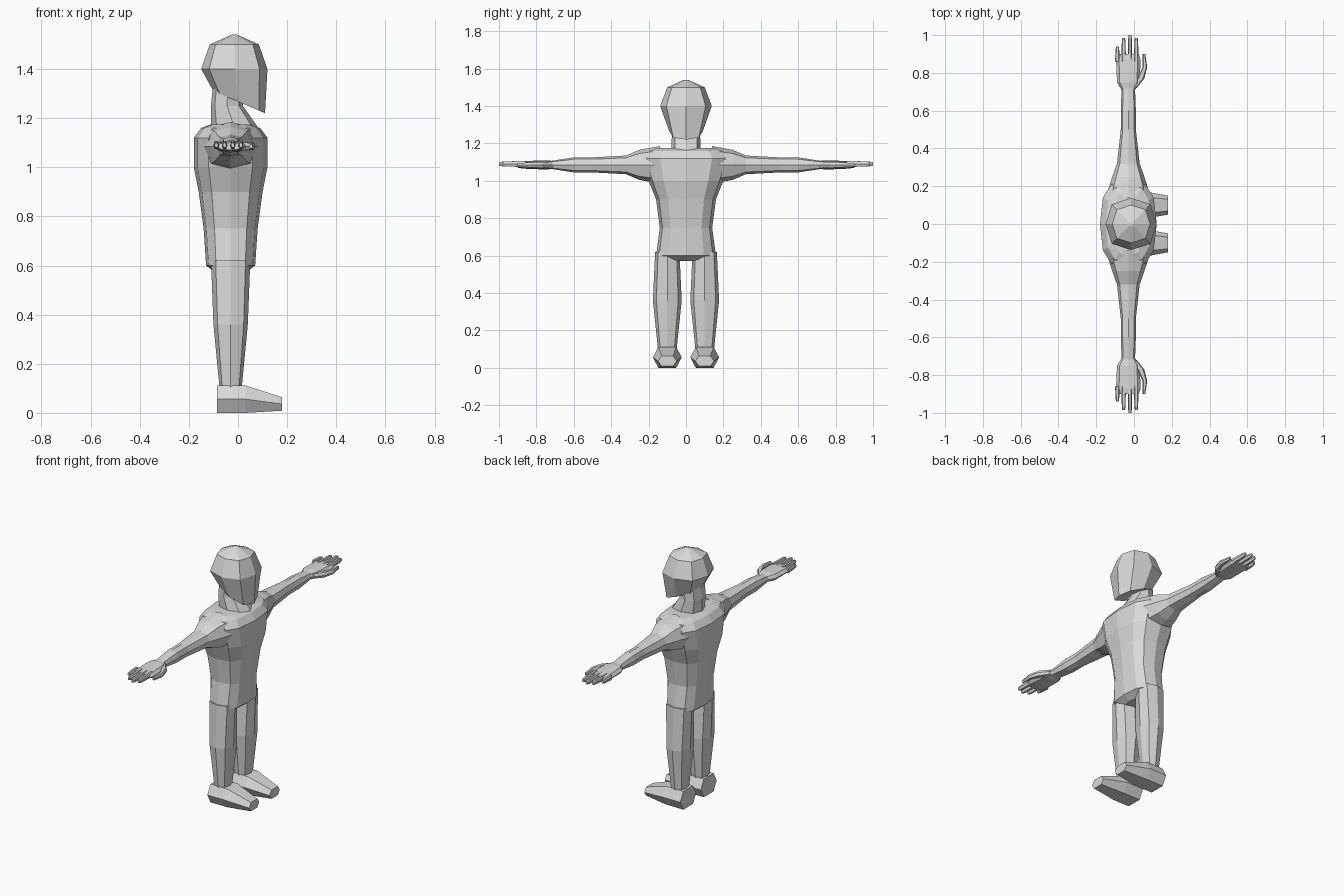
import bpy
import bmesh
from math import cos, sin, pi, copysign

if "Cube" in bpy.data.objects:
    bpy.data.objects.remove(bpy.data.objects["Cube"])

shade = 0.7
grey = bpy.data.materials.new("plain grey")
grey.use_nodes = True
grey.diffuse_color = (shade, shade, shade, 1)
grey.node_tree.nodes["Principled BSDF"].inputs["Base Color"].default_value = grey.diffuse_color

# How a ring point (along, across, other) maps to x, y, z for each loft direction
UPWARD = lambda along, u, v: (u, v, along)
SIDEWAYS = lambda along, u, v: (u, along, v)
FORWARD = lambda along, u, v: (along, v, u)


def rounded(value, power):
    """Push a cosine or sine outward, so that a ring becomes squarer."""
    return copysign(abs(value) ** power, value)


def loft(name, direction, middle, rings, sides=8, power=0.8, side=1, turn=0, tilt=0):
    """Skin rings given as (along, half_u, half_v, optional shift in u).

    tilt slopes the first ring; side -1 mirrors the part in y.
    """
    bm = bmesh.new()
    loops = []
    for along, half_u, half_v, *shift in rings:
        loop = []
        for i in range(sides):
            angle = 2 * pi * (i + turn) / sides
            across = rounded(cos(angle), power)
            u = middle[0] + sum(shift) + across * half_u
            v = middle[1] + rounded(sin(angle), power) * half_v
            slope = 0 if loops else tilt * across
            x, y, z = direction(along + slope, u, v)
            loop.append(bm.verts.new((x, y * side, z)))
        loops.append(loop)
    for low, high in zip(loops, loops[1:]):
        for i in range(sides):
            j = (i + 1) % sides
            bm.faces.new((low[i], low[j], high[j], high[i]))
    bm.faces.new(loops[0])
    bm.faces.new(loops[-1])
    bmesh.ops.recalc_face_normals(bm, faces=bm.faces)
    mesh = bpy.data.meshes.new(name)
    bm.to_mesh(mesh)
    bm.free()
    mesh.materials.append(grey)
    part = bpy.data.objects.new(name, mesh)
    bpy.context.collection.objects.link(part)


# Shared centre lines of the body and the limbs
spine = (-0.03, 0)
skull = (-0.015, 0)
leg_line = (-0.03, 0.1)
arm_line = (-0.03, 1.085)

# Torso, from the crotch up to the flat shoulder line
loft("torso", UPWARD, spine, [
    (0.57, 0.06, 0.09),
    (0.6, 0.1, 0.16),
    (0.75, 0.11, 0.14),
    (0.9, 0.13, 0.16),
    (1, 0.15, 0.2),
    (1.12, 0.15, 0.235),
    (1.16, 0.12, 0.21),
    (1.175, 0.08, 0.17)], sides=12, power=0.75)

# Neck, flaring forward into the collar
loft("neck", UPWARD, spine, [
    (1.15, 0.1, 0.08, 0.02),
    (1.25, 0.065, 0.075, -0.015),
    (1.35, 0.06, 0.075, -0.01)])

# Head, with the jaw line dropping to the chin
loft("head", UPWARD, skull, [
    (1.265, 0.105, 0.09, 0.02),
    (1.4, 0.135, 0.138),
    (1.5, 0.1, 0.1),
    (1.54, 0.01, 0.01)], tilt=-0.045)

for label, side in (("left", 1), ("right", -1)):
    # Leg, fullest at the knee
    loft(label + "_leg", UPWARD, leg_line, [
        (0.1, 0.045, 0.05),
        (0.36, 0.07, 0.077),
        (0.62, 0.08, 0.065)], side=side)

    # Foot, six-sided with a sloping instep
    loft(label + "_foot", FORWARD, (0.056, 0.1), [
        (-0.085, 0.062, 0.077),
        (0.03, 0.062, 0.077),
        (0.18, 0.03, 0.05, -0.02)], sides=6, power=0.7, side=side, turn=0.5)

    # Arm, from inside the shoulder to the wrist
    loft(label + "_arm", SIDEWAYS, arm_line, [
        (0.14, 0.12, 0.1),
        (0.25, 0.085, 0.08),
        (0.32, 0.06, 0.05),
        (0.5, 0.04, 0.04),
        (0.6, 0.04, 0.04),
        (0.73, 0.035, 0.02)], side=side)

    # Palm
    loft(label + "_palm", SIDEWAYS, arm_line, [
        (0.7, 0.03, 0.02),
        (0.75, 0.06, 0.025),
        (0.87, 0.065, 0.02),
        (0.9, 0.055, 0.015)], side=side)

    # Fingers, evenly spread, the little finger the shortest
    fingers = {"little": 0.94, "ring": 0.985, "middle": 1, "index": 0.985}
    for place, (finger, tip) in enumerate(fingers.items()):
        finger_line = (place / 30 - 0.088, 1.09)
        loft(f"{label}_{finger}_finger", SIDEWAYS, finger_line, [
            (0.86, 0.012, 0.018),
            (tip - 0.02, 0.01, 0.015),
            (tip, 0.007, 0.01)], sides=6, side=side)

    # Thumb, curving out and forward
    loft(label + "_thumb", SIDEWAYS, arm_line, [
        (0.72, 0.015, 0.015, 0.03),
        (0.77, 0.02, 0.018, 0.065),
        (0.83, 0.012, 0.015, 0.088),
        (0.9, 0.007, 0.01, 0.083)], sides=6, side=side)
